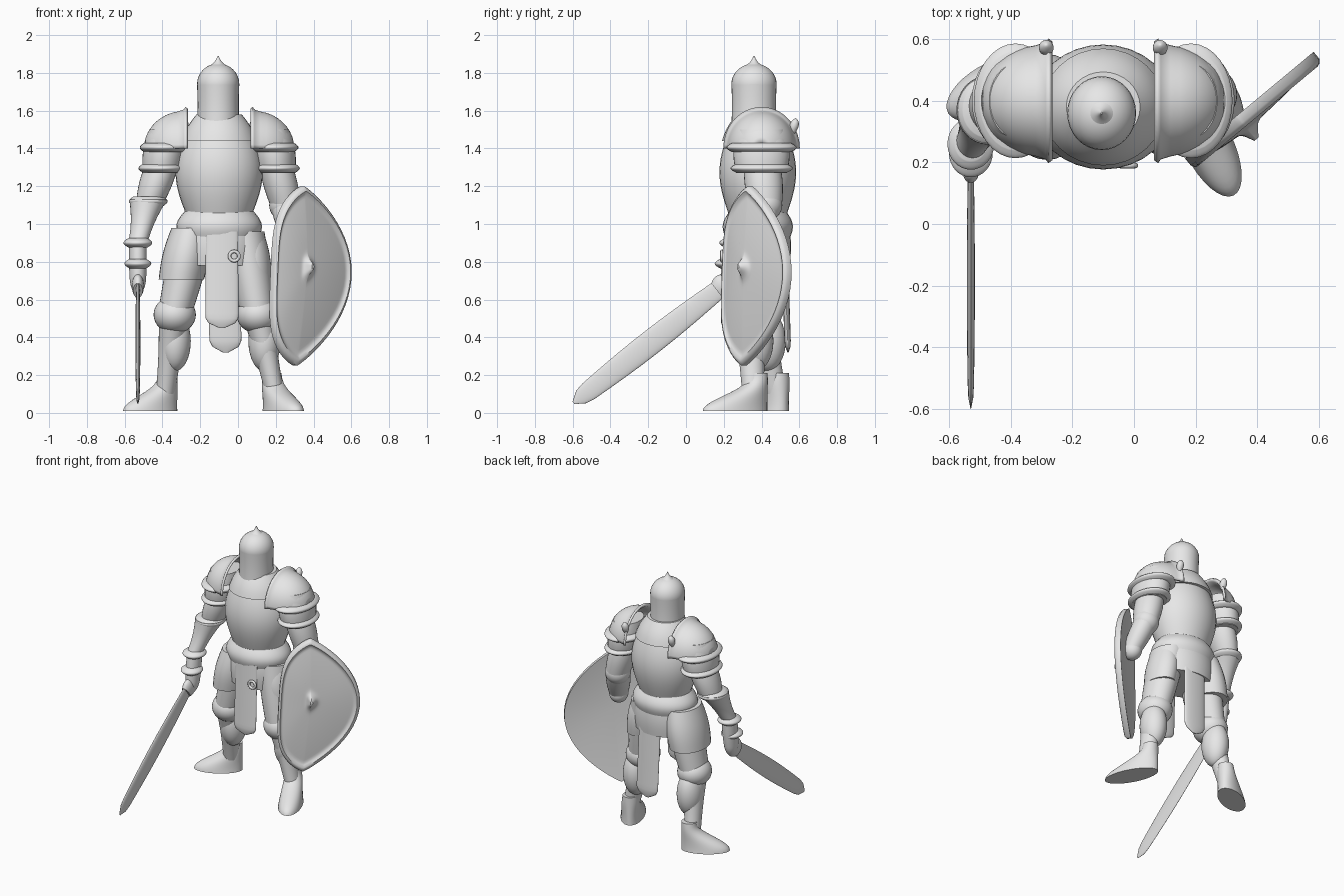
import bpy, bmesh
from math import sin, cos, exp, pi, sqrt, radians, atan2
from mathutils import Vector

cube = bpy.data.objects.get("Cube")
if cube:
    bpy.data.objects.remove(cube)

grey = bpy.data.materials.new("plain_grey")
grey.use_nodes = True
grey.diffuse_color = (0.8, 0.8, 0.8, 1)
grey.node_tree.nodes["Principled BSDF"].inputs["Base Color"].default_value = grey.diffuse_color

CENTRE = Vector((-0.1, 0.38, 0))   # axis of the trunk
SIDES = 32


def finish(name, bm):
    """Turn a bmesh into a smooth shaded object."""
    bmesh.ops.recalc_face_normals(bm, faces=bm.faces)
    mesh = bpy.data.meshes.new(name)
    bm.to_mesh(mesh)
    bm.free()
    mesh.materials.append(grey)
    obj = bpy.data.objects.new(name, mesh)
    bpy.context.collection.objects.link(obj)
    bpy.ops.object.select_all(action='DESELECT')
    bpy.context.view_layer.objects.active = obj
    obj.select_set(True)
    bpy.ops.object.shade_smooth_by_angle(angle=radians(50))
    return obj


def skin(bm, rows, closed=True):
    """Bridge neighbouring rows of vertices with quads."""
    for low, high in zip(rows, rows[1:]):
        count = len(low)
        for i in range(count if closed else count - 1):
            j = (i + 1) % count
            bm.faces.new((low[i], low[j], high[j], high[i]))


def loft(name, rings):
    """Skin level ellipses, each a centre, an x radius and a y radius."""
    bm = bmesh.new()
    turns = [2 * pi * i / SIDES for i in range(SIDES)]
    rows = [[bm.verts.new(centre + Vector((wide * cos(a), deep * sin(a), 0))) for a in turns]
            for centre, wide, deep in rings]
    skin(bm, rows)
    bm.faces.new(rows[0])
    bm.faces.new(rows[-1])
    return finish(name, bm)


def segment(name, start, end, start_radius, end_radius, bulge=0, depth=1, rounded=0):
    """Tapered piece with a swelling halfway and an optionally rounded end."""
    start, end = Vector(start), Vector(end)
    rings, steps = [], 20
    for i in range(steps + 1):
        t = i / steps
        radius = start_radius + (end_radius - start_radius) * t + bulge * sin(pi * t)
        if rounded and t > 1 - rounded:
            past = (t - 1 + rounded) / rounded
            radius *= sqrt(max(0.03, 1 - past ** 2))
        rings.append((start.lerp(end, t), radius, radius * depth))
    return loft(name, rings)


def upright(name, bottom, top, *radii, **shape):
    """Segment standing on the axis of the trunk."""
    return segment(name, CENTRE + Vector((0, 0, bottom)), CENTRE + Vector((0, 0, top)),
                   *radii, **shape)


def lip(name, centre, radius, height, flare, depth=1):
    """Flared ring round a limb."""
    half = Vector((0, 0, height / 2))
    return segment(name, Vector(centre) - half, Vector(centre) + half,
                   radius, radius, bulge=flare, depth=depth)


def ball(name, centre, radii):
    bm = bmesh.new()
    bmesh.ops.create_uvsphere(bm, u_segments=SIDES, v_segments=SIDES // 2, radius=1)
    bmesh.ops.scale(bm, vec=radii, verts=bm.verts)
    bmesh.ops.translate(bm, vec=centre, verts=bm.verts)
    return finish(name, bm)


# Helmet with a domed crown and a small spike
brow = Vector((-0.105, 0.36, 1.74))
segment("helmet", brow - Vector((0, 0, 0.22)), brow, 0.112, 0.112, bulge=-0.003, depth=1.07)
ball("helmet_crown", brow, (0.112, 0.12, 0.11))
segment("helmet_spike", brow + Vector((0, 0, 0.08)), brow + Vector((0, 0, 0.15)),
        0.072, 0.003, bulge=-0.014)

# Trunk
upright("gorget", 1.44, 1.58, 0.2, 0.12, bulge=0.01, depth=0.95)
upright("breastplate", 1.04, 1.55, 0.17, 0.14, bulge=0.075, depth=0.88)
upright("waist", 1.0, 1.14, 0.2, 0.185, bulge=-0.01, depth=0.85)
upright("belt", 0.93, 1.07, 0.21, 0.18, bulge=0.03, depth=0.82)
upright("fauld", 0.78, 0.98, 0.21, 0.21, bulge=0.01, depth=0.8)

# Cloth panels and the buckle
segment("front_tabard", (-0.085, 0.22, 0.96), (-0.085, 0.2, 0.45), 0.085, 0.088,
        depth=0.2, rounded=0.12)
segment("back_tabard", (-0.08, 0.52, 0.92), (-0.065, 0.54, 0.32), 0.085, 0.085,
        depth=0.2, rounded=0.12)
bpy.ops.mesh.primitive_torus_add(location=(-0.02, 0.19, 0.83), rotation=(pi / 2, 0, 0),
                                 major_radius=0.025, minor_radius=0.009)
buckle = bpy.context.object
buckle.name = "buckle"
buckle.data.materials.append(grey)
bpy.ops.object.shade_smooth()


# Shoulder armour, mirrored about the trunk
def shoulder(side, label):
    def place(out, y, z):
        return Vector((CENTRE.x + side * out, y, z))

    # Quarter dome whose inner edge flares upward
    curve = [(0.172, 0.215), (0.182, 0.2)]
    for i in range(1, 10):
        angle = pi / 2 * i / 10
        curve.append((0.185 + 0.205 * sin(angle), 0.19 * cos(angle)))
    arc = [pi * i / SIDES for i in range(SIDES + 1)]
    bm = bmesh.new()
    rows = [[bm.verts.new(place(out, 0.4 - 0.92 * radius * cos(a), 1.4 + radius * sin(a)))
             for a in arc] for out, radius in curve]
    skin(bm, rows, closed=False)
    shell = finish(label + "_pauldron", bm).modifiers.new("Thickness", 'SOLIDIFY')
    shell.thickness = 0.016
    shell.offset = 0

    segment(label + "_shoulder_plate", place(0.28, 0.4, 1.5), place(0.305, 0.4, 1.27),
            0.09, 0.1, bulge=0.015, depth=1.35)
    lip(label + "_upper_lame", place(0.285, 0.4, 1.405), 0.115, 0.045, 0.02, depth=1.38)
    lip(label + "_lower_lame", place(0.305, 0.4, 1.295), 0.1, 0.045, 0.022, depth=1.35)
    segment(label + "_shoulder_knob", place(0.185, 0.565, 1.48), place(0.185, 0.58, 1.56),
            0.012, 0.012, bulge=0.012, rounded=0.3)


for side, label in ((-1, "right"), (1, "left")):
    shoulder(side, label)

# Right arm, reaching forward to the sword
elbow, wrist, grip = (-0.47, 0.38, 1.1), (-0.53, 0.26, 0.9), (-0.53, 0.23, 0.79)
segment("right_upper_arm", (-0.39, 0.4, 1.36), elbow, 0.08, 0.07, bulge=0.015, depth=1.15)
segment("right_gauntlet", (-0.475, 0.37, 1.13), wrist, 0.1, 0.05, bulge=-0.01, depth=1.1)
lip("right_elbow_cuff", (-0.475, 0.37, 1.12), 0.08, 0.05, 0.022, depth=1.1)
lip("right_wrist_guard", wrist, 0.05, 0.05, 0.026, depth=1.1)
segment("right_hand", wrist, (-0.53, 0.23, 0.62), 0.045, 0.035, bulge=0.006, depth=1.3, rounded=0.3)
lip("right_hand_guard", grip, 0.045, 0.05, 0.026, depth=1.1)

# Left arm, bent forward behind the shield
elbow, fist = (0.25, 0.42, 1.1), (0.3, 0.34, 0.9)
segment("left_upper_arm", (0.19, 0.4, 1.36), elbow, 0.08, 0.08, bulge=0.012, depth=1.1)
ball("left_elbow", elbow, (0.085, 0.09, 0.085))
segment("left_forearm", elbow, fist, 0.08, 0.06, bulge=0.006, depth=1.1)
ball("left_fist", fist, (0.062, 0.066, 0.065))

# Sword, built along its own z axis and then tilted forward
blade = segment("sword_blade", (0, 0, 0), (0, 0, 1.035), 0.046, 0.046,
                bulge=0.02, depth=0.2, rounded=0.1)
guard = lip("sword_guard", (0, 0, 0.03), 0.05, 0.08, 0.014, depth=0.5)
for part in (blade, guard):
    part.rotation_mode = 'ZYX'
    part.rotation_euler = (radians(128), 0, pi / 2)
    part.location = (-0.53, 0.22, 0.69)


# Legs with thigh plates
def leg(label, hip, knee, calf, ankle, plate_top, plate_hem, plate_radius):
    segment(label + "_thigh", hip, knee, 0.11, 0.09, bulge=0.005, depth=1.2)
    ball(label + "_knee", knee, (0.112, 0.12, 0.1))
    ball(label + "_calf", calf, (0.085, 0.098, 0.16))
    segment(label + "_greave", knee, ankle, 0.085, 0.05, bulge=-0.006, depth=1.15)
    segment(label + "_tasset", plate_top, plate_hem, 0.85 * plate_radius, plate_radius,
            bulge=0.012, depth=1.38)


leg("right", (-0.23, 0.39, 0.96), (-0.335, 0.38, 0.52), (-0.335, 0.43, 0.38),
    (-0.385, 0.475, 0.1), (-0.25, 0.38, 0.98), (-0.3, 0.38, 0.705), 0.12)
leg("left", (0.03, 0.38, 0.96), (0.105, 0.34, 0.52), (0.14, 0.365, 0.38),
    (0.195, 0.355, 0.1), (0.06, 0.38, 0.96), (0.09, 0.37, 0.705), 0.088)


# Feet: the outline draws back to the ankle as it rises
def foot(name, x, y, toe, length):
    rings, steps, ankle = [], 16, 0.052
    for i in range(steps + 1):
        t = i / steps
        reach = ankle + (length - ankle) * ((1 + cos(pi * t)) / 2) ** 1.4
        rings.append((Vector((reach - length, 0, 0.01 + 0.2 * t)), reach, 0.08 - 0.03 * t))
    shoe = loft(name, rings)
    shoe.location = (x, y, 0)
    shoe.rotation_euler.z = atan2(toe.y, toe.x)


foot("right_foot", -0.465, 0.44, Vector((-0.86, -0.5)), 0.16)
foot("left_foot", 0.24, 0.26, Vector((0.45, -0.9)), 0.187)


# Shield: a lopsided almond, domed, with a raised rim and a boss
def shield_point(angle, scale, rise):
    lift = sin(angle)
    axis = 0.025 * lift - 0.085
    if cos(angle) > 0:
        edge = axis + 0.35 * (1 - lift ** 2) ** 0.9
    else:
        edge = axis - 0.185 * (1 - lift ** 4) ** 0.8
    boss = Vector((-0.06, 0.05))
    across, up = boss.lerp(Vector((edge, 0.475 * lift)), scale)
    side, outward = Vector((0.77, 0.64, 0)), Vector((0.64, -0.77, 0))
    return Vector((0.395, 0.37, 0.725 + up)) + side * across + outward * rise


def front_rise(scale):
    boss = 0.05 * exp(-(scale / 0.09) ** 2)
    rim = 0.018 * exp(-((scale - 0.95) / 0.04) ** 2)
    return 0.03 * (1 - scale ** 2) + boss + rim


scales = [i / SIDES for i in range(1, SIDES + 1)]
section = [(s, front_rise(s)) for s in scales]
section += [(s, 0.025 * (1 - s ** 2) - 0.025) for s in reversed(scales)]
bm = bmesh.new()
turns = [2 * pi * (i + 0.5) / (2 * SIDES) for i in range(2 * SIDES)]
rows = [[bm.verts.new(shield_point(a, scale, rise)) for a in turns] for scale, rise in section]
skin(bm, rows)
bm.faces.new(rows[0])
bm.faces.new(rows[-1])
finish("shield", bm)
